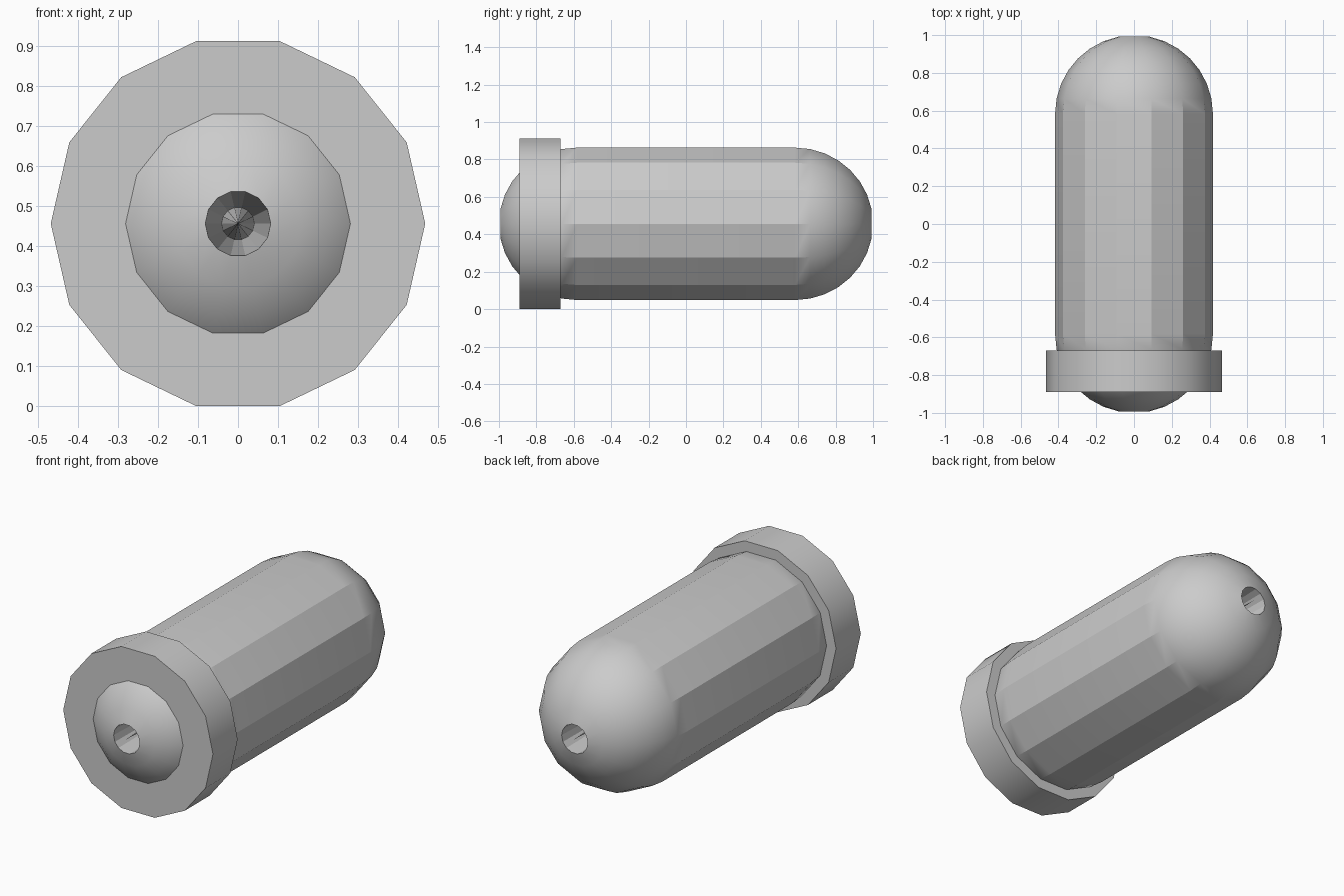
import bpy, bmesh
from math import sin, cos, pi, radians

SIDES = 14          # facets around the long axis
AXIS_Z = 0.456      # height of the long axis
R = 0.418           # capsule radius
MID = 1 - R         # half length of the straight section
STEPS = 8           # bands in each dome

if "Cube" in bpy.data.objects:
    bpy.data.objects.remove(bpy.data.objects["Cube"], do_unlink=True)

grey = bpy.data.materials.new("plain_grey")
grey.use_nodes = True
colour = (0.6, 0.6, 0.6, 1)
grey.diffuse_color = colour
grey.node_tree.nodes["Principled BSDF"].inputs["Base Color"].default_value = colour


def lathe(name, profile, smooth_angle, closed=False):
    """Turn a profile of (radius, y) points around the long axis."""
    bm = bmesh.new()
    rings = [[bm.verts.new((r * cos(2 * pi * i / SIDES), y,
                            AXIS_Z + r * sin(2 * pi * i / SIDES)))
              for i in range(SIDES)] for r, y in profile]
    pairs = list(zip(rings, rings[1:]))
    if closed:
        pairs.append((rings[-1], rings[0]))
    for a, b in pairs:
        for i in range(SIDES):
            j = (i + 1) % SIDES
            bm.faces.new((a[i], a[j], b[j], b[i]))
    bmesh.ops.remove_doubles(bm, verts=bm.verts[:], dist=1e-5)
    bmesh.ops.recalc_face_normals(bm, faces=bm.faces[:])
    mesh = bpy.data.meshes.new(name)
    bm.to_mesh(mesh)
    bm.free()
    mesh.materials.append(grey)
    obj = bpy.data.objects.new(name, mesh)
    bpy.context.collection.objects.link(obj)
    bpy.ops.object.select_all(action='DESELECT')
    obj.select_set(True)
    bpy.context.view_layer.objects.active = obj
    bpy.ops.object.shade_smooth_by_angle(angle=radians(smooth_angle))
    return obj


# Capsule shell: two domes, each open at its pole, and a straight middle
dome = [(R * cos(pi / 2 * k / STEPS), MID + R * sin(pi / 2 * k / STEPS))
        for k in range(STEPS)]
shell = [(r, -y) for r, y in reversed(dome)] + dome
lathe("capsule_body", shell, 25)

# Slim cones running from each pole opening to the opposite tip
hole_r, hole_y = dome[-1]
for name, side in (("front_inner_cone", -1), ("back_inner_cone", 1)):
    lathe(name, [(hole_r, side * hole_y), (0, -side)], 25)

# Collar around the front dome
lathe("front_collar", [(0.467, -0.89), (0.467, -0.67), (0.25, -0.67), (0.25, -0.89)],
      30, closed=True)
